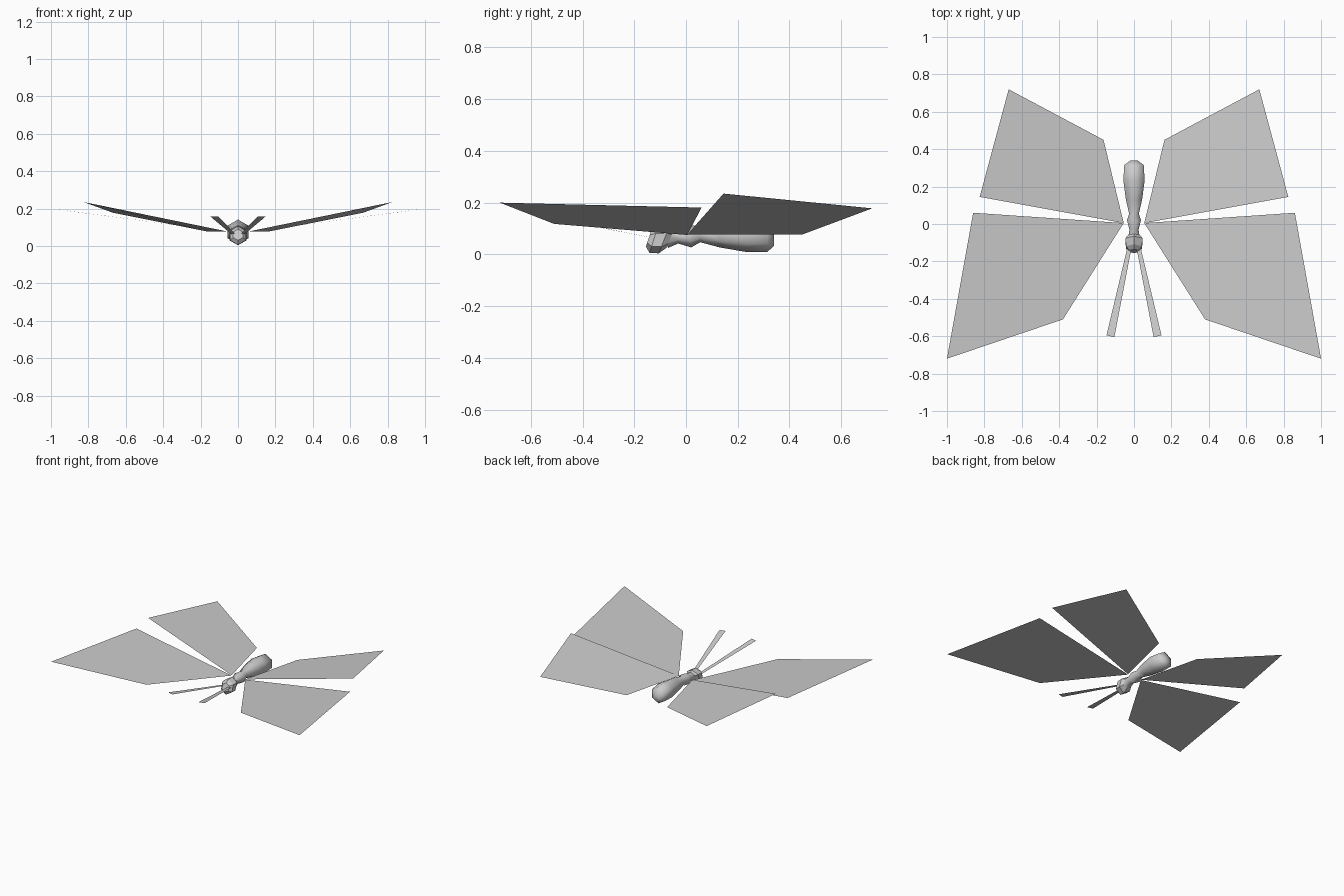
import bpy, math
from mathutils import Vector

cube = bpy.data.objects.get("Cube")
if cube:
    bpy.data.objects.remove(cube, do_unlink=True)

# One plain grey for everything
GREY = (0.6, 0.6, 0.6, 1)
mat = bpy.data.materials.new("plain grey")
mat.use_nodes = True
mat.diffuse_color = GREY
bsdf = mat.node_tree.nodes["Principled BSDF"]
bsdf.inputs["Base Color"].default_value = GREY
bsdf.inputs["Roughness"].default_value = 0.8


def add_mesh(name, verts, faces, smooth=None):
    mesh = bpy.data.meshes.new(name)
    mesh.from_pydata(verts, [], faces)
    mesh.materials.append(mat)
    obj = bpy.data.objects.new(name, mesh)
    bpy.context.collection.objects.link(obj)
    if smooth:
        bpy.ops.object.select_all(action='DESELECT')
        obj.select_set(True)
        bpy.context.view_layer.objects.active = obj
        bpy.ops.object.shade_smooth_by_angle(angle=math.radians(smooth))
    return obj


def add_sheet_pair(name, points):
    """Flat sheet on the left (+x) and its mirror image, both facing up."""
    normal = (Vector(points[1]) - Vector(points[0])).cross(Vector(points[2]) - Vector(points[0]))
    if normal.z < 0:
        points = points[::-1]
    n = list(range(len(points)))
    add_mesh("left_" + name, points, [n])
    add_mesh("right_" + name, [(-x, y, z) for x, y, z in points], [n[::-1]])


def add_loft(name, rings, smooth, sides=6):
    """Rings of (y, centre z, radius, lean): lean shifts the ring top along y."""
    verts, faces = [], []
    for y, zc, r, lean in rings:
        for i in range(sides):
            a = 2 * math.pi * i / sides
            verts.append((r * math.sin(a), y + lean * math.cos(a), zc + r * math.cos(a)))
    for k in range(len(rings) - 1):
        for i in range(sides):
            j = (i + 1) % sides
            faces.append((k * sides + i, k * sides + j,
                          (k + 1) * sides + j, (k + 1) * sides + i))
    last = (len(rings) - 1) * sides
    faces.append(tuple(reversed(range(sides))))
    faces.append(tuple(range(last, last + sides)))
    return add_mesh(name, verts, faces, smooth)


# Wings: single flat sheets
add_sheet_pair("front_wing", [(0.055, 0.005, 0.075), (0.38, -0.51, 0.118),
                              (1.0, -0.72, 0.20), (0.86, 0.06, 0.181)])
add_sheet_pair("rear_wing", [(0.055, 0.005, 0.077), (0.825, 0.145, 0.235),
                             (0.67, 0.72, 0.178), (0.163, 0.45, 0.077)])

# Antennae: narrow strips widening to the tips
add_sheet_pair("antenna", [(0.012, -0.12, 0.062), (0.105, -0.605, 0.157),
                           (0.147, -0.595, 0.157), (0.034, -0.12, 0.062)])

# Body: waist, thorax and abdomen in one tapering tube
add_loft("body", [(-0.07, 0.06, 0.035, 0), (-0.03, 0.07, 0.028, 0),
                  (0.02, 0.07, 0.043, 0), (0.055, 0.077, 0.030, 0),
                  (0.13, 0.077, 0.050, 0), (0.235, 0.075, 0.066, 0),
                  (0.315, 0.07, 0.060, 0), (0.34, 0.055, 0.022, 0)], 60)

# Head: leaning faceted block
add_loft("head", [(-0.145, 0.060, 0.030, 0.010), (-0.125, 0.056, 0.050, 0.016),
                  (-0.085, 0.056, 0.052, 0.020), (-0.06, 0.060, 0.032, 0.012)], 25)
